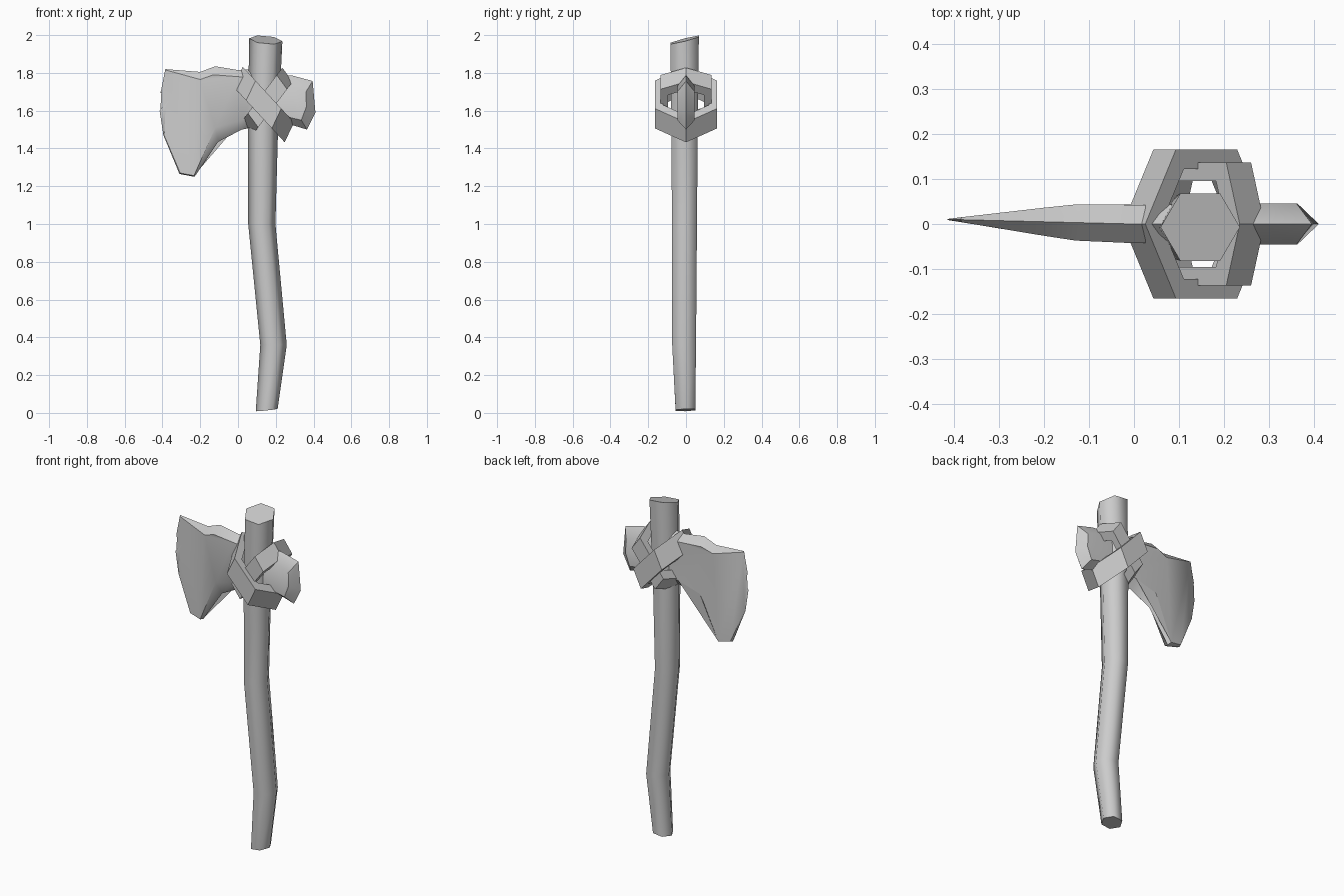
import bpy, bmesh, math

if "Cube" in bpy.data.objects:
    bpy.data.objects.remove(bpy.data.objects["Cube"], do_unlink=True)

grey = bpy.data.materials.new("plain_grey")
grey.use_nodes = True
COLOUR = (0.6, 0.6, 0.6, 1)
grey.diffuse_color = COLOUR
grey.node_tree.nodes["Principled BSDF"].inputs["Base Color"].default_value = COLOUR


def finish(name, bm, angle=None):
    """Turn a bmesh into a named object, optionally smooth shaded."""
    bmesh.ops.triangulate(bm, faces=[f for f in bm.faces if len(f.verts) > 4])
    bmesh.ops.recalc_face_normals(bm, faces=bm.faces[:])
    mesh = bpy.data.meshes.new(name)
    bm.to_mesh(mesh)
    bm.free()
    mesh.materials.append(grey)
    obj = bpy.data.objects.new(name, mesh)
    bpy.context.collection.objects.link(obj)
    if angle:
        bpy.ops.object.select_all(action="DESELECT")
        obj.select_set(True)
        bpy.context.view_layer.objects.active = obj
        bpy.ops.object.shade_smooth_by_angle(angle=math.radians(angle))


def bridge(bm, a, b):
    """Join two closed loops of equal length with quads."""
    n = len(a)
    for i in range(n):
        bm.faces.new((a[i], a[(i + 1) % n], b[(i + 1) % n], b[i]))


# Bent six-sided handle: z, centre x, centre y, half width, half depth
def handle(sections):
    bm = bmesh.new()
    loops = []
    for k, (z, cx, cy, rx, ry) in enumerate(sections):
        loop = []
        for i in range(6):
            a = math.radians(60 * i)
            dz = 0
            if k == 0:      # chipped foot
                dz = 0.012 * math.cos(a - 1) - 0.008 * math.sin(a)
            if k == len(sections) - 1:      # rough broken top
                dz = 0.022 * math.sin(a) - 0.008 * math.cos(a)
            loop.append(bm.verts.new((cx + rx * math.cos(a),
                                      cy + ry * math.sin(a) / 0.866, z + dz)))
        loops.append(loop)
    for a, b in zip(loops, loops[1:]):
        bridge(bm, a, b)
    bm.faces.new(loops[0])
    bm.faces.new(loops[-1])
    finish("handle", bm, 65)


handle([(0.015, 0.152, -0.003, 0.058, 0.052),
        (0.36, 0.188, -0.01, 0.07, 0.063),
        (1.0, 0.126, -0.008, 0.072, 0.066),
        (1.5, 0.132, -0.008, 0.08, 0.07),
        (1.975, 0.147, -0.007, 0.088, 0.075)])


# Stone parts: an outline at mid depth joined to an inset outline on each side
def stone(name, outer, inner, depth, mid, angle):
    bm = bmesh.new()
    rim = [bm.verts.new((x, mid(x), z)) for x, z in outer]
    for side in (-1, 1):
        face = [bm.verts.new((x, mid(x) + side * depth(x), z)) for x, z in inner]
        bridge(bm, rim, face)
        bm.faces.new(face)
    finish(name, bm, angle)


def blade_depth(x):
    return min(0.043, 0.04 + 0.02 * (x + 0.13), 0.001 + 0.14 * (x + 0.415))


stone("blade",
      [(0.12, 1.82), (0, 1.815), (-0.12, 1.835), (-0.2, 1.805), (-0.385, 1.82),
       (-0.41, 1.695), (-0.355, 1.675), (-0.415, 1.6), (-0.395, 1.47),
       (-0.31, 1.265), (-0.23, 1.25), (-0.105, 1.435), (0.02, 1.5), (0.12, 1.52)],
      [(0.12, 1.77), (0, 1.78), (-0.13, 1.79), (-0.2, 1.765), (-0.382, 1.815),
       (-0.406, 1.697), (-0.35, 1.675), (-0.411, 1.6), (-0.391, 1.47),
       (-0.306, 1.27), (-0.233, 1.256), (-0.12, 1.51), (0.02, 1.55), (0.12, 1.57)],
      blade_depth, lambda x: 0.01 * min(1, max(0, -x / 0.4)), 40)

stone("poll",
      [(0.12, 1.8), (0.29, 1.785), (0.395, 1.757), (0.41, 1.59), (0.365, 1.5),
       (0.3, 1.52), (0.12, 1.55)],
      [(0.12, 1.74), (0.29, 1.73), (0.36, 1.7), (0.362, 1.62), (0.335, 1.55),
       (0.29, 1.56), (0.12, 1.6)],
      lambda x: 0.046, lambda x: 0, 40)


# Slanted six-sided lashing bands running from point a to point b
def band(name, a, b, width, half_y, shoulder, hole):
    bm = bmesh.new()
    cx, cz = (a[0] + b[0]) / 2, (a[1] + b[1]) / 2
    ux, uz = (b[0] - a[0]) / 2, (b[1] - a[1]) / 2
    ring = [(1, 0), (shoulder, 1), (-shoulder, 1), (-1, 0), (-shoulder, -1), (shoulder, -1)]
    loops = []
    for scale, side in ((1, -0.5), (1, 0.5), (hole, 0.5), (hole, -0.5)):
        loops.append([bm.verts.new((cx + ux * p * scale + width[0] * side,
                                    q * half_y * scale,
                                    cz + uz * p * scale + width[1] * side))
                      for p, q in ring])
    for i in range(4):
        bridge(bm, loops[i], loops[(i + 1) % 4])
    finish(name, bm)


band("outer_lashing", (0, 1.78), (0.272, 1.485), (0.05, 0.105), 0.165, 0.5, 0.74)
band("inner_lashing", (0.05, 1.51), (0.262, 1.79), (-0.055, 0.075), 0.136, 0.72, 0.7)
